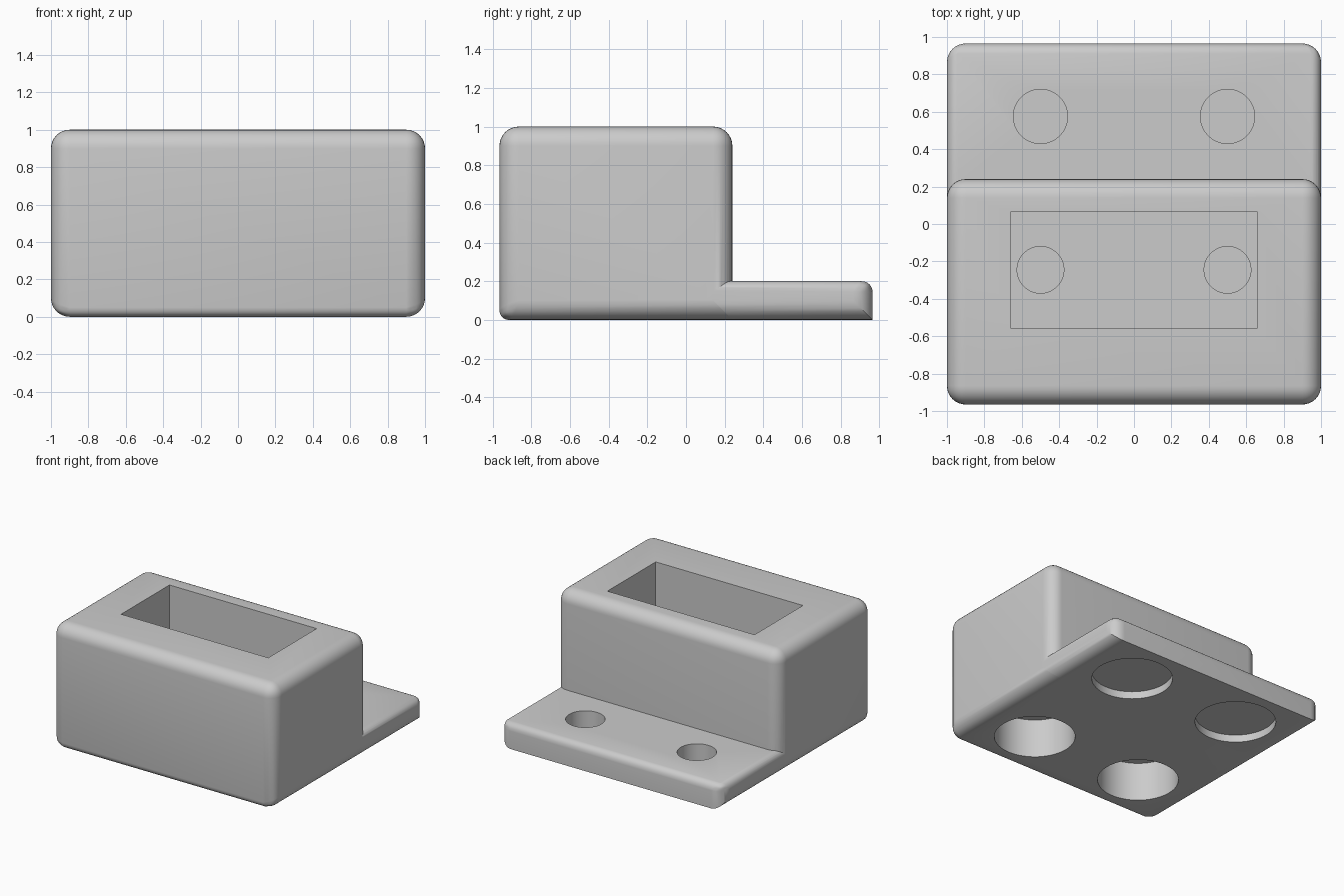
import bpy
import bmesh
import math

cube = bpy.data.objects.get("Cube")
if cube:
    bpy.data.objects.remove(cube, do_unlink=True)

gray = bpy.data.materials.new("light_gray")
gray.use_nodes = True
gray.diffuse_color = (0.6, 0.6, 0.6, 1)
gray.node_tree.nodes["Principled BSDF"].inputs["Base Color"].default_value = (0.6, 0.6, 0.6, 1)

ROUND = 0.1


def make_object(name, bm):
    mesh = bpy.data.meshes.new(name)
    bm.to_mesh(mesh)
    bm.free()
    mesh.materials.append(gray)
    obj = bpy.data.objects.new(name, mesh)
    bpy.context.collection.objects.link(obj)
    return obj


def apply_modifier(obj, mod):
    with bpy.context.temp_override(object=obj, active_object=obj, selected_objects=[obj]):
        bpy.ops.object.modifier_apply(modifier=mod.name)


def box(name, x, y0, y1, z0, z1, weight_rule=None):
    """Box centred on x; weight_rule gives each edge a share of the rounding."""
    bm = bmesh.new()
    bmesh.ops.create_cube(bm, size=1)
    for v in bm.verts:
        v.co = (v.co.x * 2 * x, y0 if v.co.y < 0 else y1, z0 if v.co.z < 0 else z1)
    if weight_rule:
        layer = bm.edges.layers.float.new("bevel_weight_edge")
        for e in bm.edges:
            a, b = (v.co for v in e.verts)
            axis = max(range(3), key=lambda i: abs(a[i] - b[i]))
            mid = (a + b) / 2
            e[layer] = weight_rule("xyz"[axis], mid.y > (y0 + y1) / 2, mid.z > (z0 + z1) / 2)
    obj = make_object(name, bm)
    if weight_rule:
        mod = obj.modifiers.new("rounding", 'BEVEL')
        mod.limit_method = 'WEIGHT'
        mod.width = ROUND
        mod.segments = 8
        apply_modifier(obj, mod)
    return obj


def cylinder(name, x, y, z0, z1, radius):
    bm = bmesh.new()
    bmesh.ops.create_cone(bm, cap_ends=True, segments=64, radius1=radius,
                          radius2=radius, depth=z1 - z0)
    bmesh.ops.translate(bm, verts=bm.verts, vec=(x, y, (z0 + z1) / 2))
    return make_object(name, bm)


def combine(target, tool, operation):
    mod = target.modifiers.new("combine", 'BOOLEAN')
    mod.solver = 'EXACT'
    mod.operation = operation
    mod.object = tool
    apply_modifier(target, mod)
    bpy.data.objects.remove(tool, do_unlink=True)


def block_rounding(axis, back, top):
    if axis == "x" and not top:
        return 0.0 if back else 0.5
    return 1.0


def flange_rounding(axis, back, top):
    if axis == "x":
        return 0.55 if back and top else 0.0
    if axis == "z":
        return 1.0 if back else 0.0
    return 0.55 if top else 1.0


# Tall block with a low mounting flange behind it
body = box("mounting_block", 1, -0.965, 0.24, 0, 1, block_rounding)
flange = box("flange", 1, 0.1, 0.965, 0, 0.2, flange_rounding)
combine(body, flange, 'UNION')

# Rectangular pocket open at the top
combine(body, box("pocket_cutter", 0.66, -0.555, 0.065, 0.45, 1.2), 'DIFFERENCE')

# Screw holes from above and wide round recesses from below
for x in (-0.5, 0.5):
    for y, z0, z1, radius in (
        (0.575, 0.066, 0.4, 0.145),
        (-0.245, 0.325, 0.6, 0.125),
        (0.575, -0.1, 0.06, 0.3),
        (-0.55, -0.1, 0.315, 0.3),
    ):
        combine(body, cylinder("hole_cutter", x, y, z0, z1, radius), 'DIFFERENCE')

# Smooth rounded edges, crisp hole rims
bpy.ops.object.select_all(action='DESELECT')
body.select_set(True)
bpy.context.view_layer.objects.active = body
bpy.ops.object.shade_smooth_by_angle(angle=math.radians(30))
